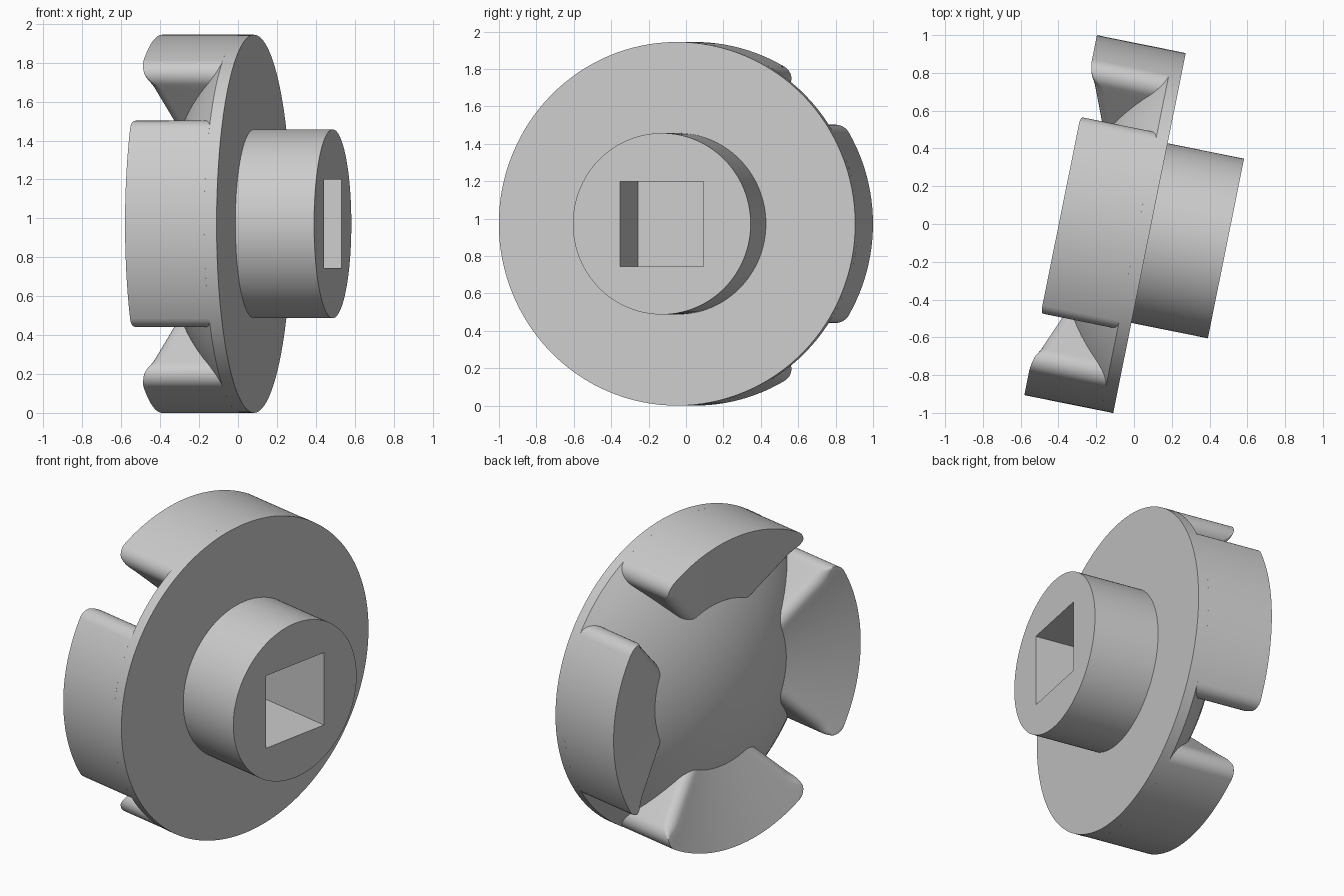
import bpy, bmesh, math
from mathutils import Matrix, Vector

if "Cube" in bpy.data.objects:
    bpy.data.objects.remove(bpy.data.objects["Cube"], do_unlink=True)

RIM, HUB, SLOT = 0.972, 0.485, 0.146     # disc radius, hub radius, slot half width
PLATE, DOME = 0.065, 1.45                # plate thickness at rim, dome radius
TIP, DISH = 0.48, 0.3                    # jaw height at rim, slope of the dished tips
HUB_LEN, BORE = 0.413, 0.455
FILLET, ROUND = 0.08, 0.06               # jaw corner radius, tip edge radius
TILT = math.radians(11.4)

# Local z runs from the disc face towards the jaws, local y is up
c, s = math.cos(TILT), math.sin(TILT)
FRAME = Matrix(((-s, 0, -c, 0.082), (-c, 0, s, -0.048), (0, 1, 0, RIM), (0, 0, 0, 1)))

grey = bpy.data.materials.new("light grey")
grey.use_nodes = True
grey.diffuse_color = (0.6, 0.6, 0.6, 1)
grey.node_tree.nodes["Principled BSDF"].inputs["Base Color"].default_value = (0.6, 0.6, 0.6, 1)


def make(name, bm):
    bmesh.ops.remove_doubles(bm, verts=bm.verts, dist=1e-5)
    bmesh.ops.recalc_face_normals(bm, faces=bm.faces)
    mesh = bpy.data.meshes.new(name)
    bm.to_mesh(mesh)
    bm.free()
    mesh.materials.append(grey)
    ob = bpy.data.objects.new(name, mesh)
    ob.matrix_world = FRAME
    bpy.context.collection.objects.link(ob)
    return ob


def smooth(ob):
    bpy.ops.object.select_all(action='DESELECT')
    ob.select_set(True)
    bpy.context.view_layer.objects.active = ob
    bpy.ops.object.shade_smooth_by_angle(angle=math.radians(25))


# Hub, plate and domed floor turned as one body
profile = [(0, -HUB_LEN), (HUB, -HUB_LEN), (HUB, 0), (RIM, 0)]
base = PLATE - math.sqrt(DOME ** 2 - RIM ** 2)
for i in range(17):
    r = RIM * (1 - i / 16)
    profile.append((r, base + math.sqrt(DOME ** 2 - r * r)))
bm = bmesh.new()
verts = [bm.verts.new((r, 0, z)) for r, z in profile]
edges = [bm.edges.new(pair) for pair in zip(verts, verts[1:])]
bmesh.ops.spin(bm, geom=verts + edges, cent=(0, 0, 0), axis=(0, 0, 1),
               angle=math.tau, steps=128, use_merge=True)
body = make("hub_and_plate", bm)

# Square blind bore
bm = bmesh.new()
bmesh.ops.create_cube(bm, size=1, matrix=Matrix.Translation((0, 0, -HUB_LEN)) @
                      Matrix.Diagonal((BORE, BORE, 0.96, 1)))
cutter = make("bore_cutter", bm)
cutter.hide_render = True
bpy.context.view_layer.update()
cut = body.modifiers.new("bore", 'BOOLEAN')
cut.operation, cut.solver, cut.object = 'DIFFERENCE', 'EXACT', cutter
bpy.context.view_layer.objects.active = body
bpy.ops.object.modifier_apply(modifier=cut.name)
bpy.data.objects.remove(cutter, do_unlink=True)
smooth(body)

# Jaw flank in plan: straight slot wall, then a rounded outer corner
centre = Vector((0.45, math.sqrt((RIM - FILLET) ** 2 - 0.45 ** 2)))
flank = []
for i in range(12):
    r = 0.46 + (0.875 - 0.46) * i / 12
    flank.append((r, math.pi / 4 - math.asin(SLOT / r)))
start, end = -math.pi / 4, math.atan2(centre.y, centre.x)
for i in range(13):
    a = start + (end - start) * i / 12
    p = centre + FILLET * Vector((math.cos(a), math.sin(a)))
    flank.append((p.length, math.atan2(p.x, p.y)))


def tip_row(r, half):
    """Angles and heights across a jaw tip whose flank edges are rounded off."""
    size = ROUND * min(1, max(0.03, (0.94 - r) / 0.08))
    z = TIP - DISH * (RIM - r)
    side = []
    for k in range(7):
        a = math.pi / 2 * k / 6
        side.append((half - size * (1 - math.cos(a)) / r, z - size * (1 - math.sin(a))))
    inner = side[-1][0]
    middle = [(inner * (1 - 2 * j / 24), z) for j in range(1, 24)]
    return side + middle + [(-a, h) for a, h in reversed(side)]


def jaw(name, turn):
    bm = bmesh.new()
    layers = []
    for is_top in (False, True):
        rows = []
        for r, half in flank:
            rows.append([bm.verts.new((r * math.sin(turn + a), r * math.cos(turn + a),
                                       h if is_top else PLATE))
                         for a, h in tip_row(r, half)])
        for lo, hi in zip(rows, rows[1:]):
            for j in range(len(lo) - 1):
                bm.faces.new((lo[j], lo[j + 1], hi[j + 1], hi[j]))
        layers.append(rows)
    # Walls joining the underside and the dished tip
    rims = []
    for rows in layers:
        rims.append(rows[0] + [row[-1] for row in rows[1:-1]] + rows[-1][::-1]
                    + [row[0] for row in rows[-2:0:-1]])
    low, top = rims
    for j in range(len(low)):
        k = (j + 1) % len(low)
        bm.faces.new((low[j], low[k], top[k], top[j]))
    smooth(make(name, bm))


for i, name in enumerate(("top_jaw", "front_jaw", "bottom_jaw", "back_jaw")):
    jaw(name, i * math.pi / 2)
